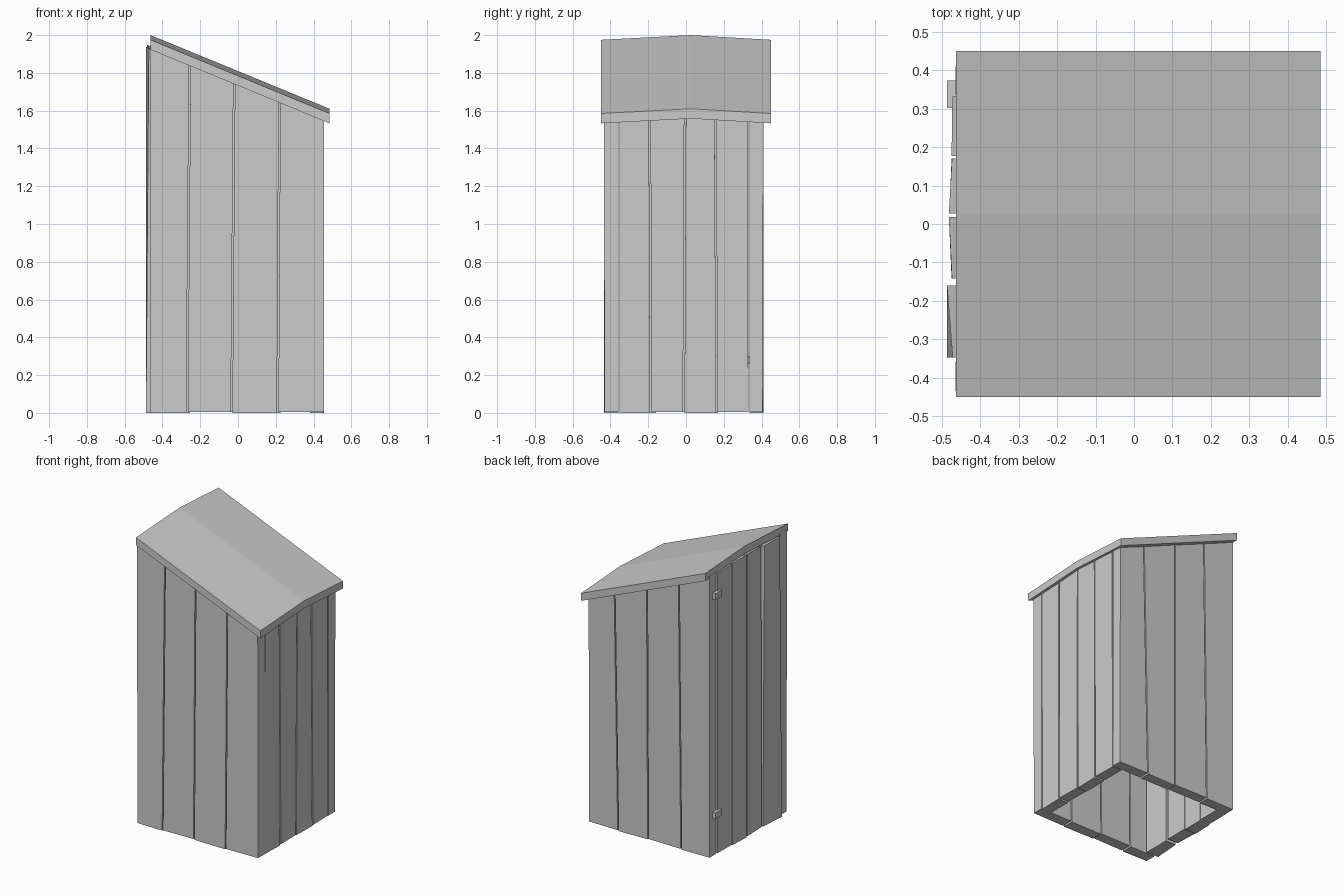
import bpy
import bmesh

cube = bpy.data.objects.get("Cube")
if cube:
    bpy.data.objects.remove(cube, do_unlink=True)

grey = bpy.data.materials.new("weathered grey")
grey.use_nodes = True
tone = (0.6, 0.6, 0.6, 1)
grey.diffuse_color = tone
grey.node_tree.nodes["Principled BSDF"].inputs["Base Color"].default_value = tone

RIDGE_Y, HALF_Y = 0.025, 0.45
ROOF_X = (-0.463, 0.485)
THICK = 0.052


def roof_top(x, y):
    """Height of the gently ridged, sloping roof surface."""
    slope = (x - ROOF_X[0]) / (ROOF_X[1] - ROOF_X[0]) * 0.39
    reach = HALF_Y - RIDGE_Y if y > RIDGE_Y else HALF_Y + RIDGE_Y
    return 2.0 - slope - 0.025 * abs(y - RIDGE_Y) / reach


def make(name, lower, upper):
    """Solid between two matching loops of points."""
    bm = bmesh.new()
    a = [bm.verts.new(p) for p in lower]
    b = [bm.verts.new(p) for p in upper]
    bm.faces.new(a)
    bm.faces.new(b)
    n = len(a)
    for i in range(n):
        j = (i + 1) % n
        bm.faces.new((a[i], a[j], b[j], b[i]))
    bmesh.ops.recalc_face_normals(bm, faces=bm.faces)
    mesh = bpy.data.meshes.new(name)
    bm.to_mesh(mesh)
    bm.free()
    mesh.materials.append(grey)
    obj = bpy.data.objects.new(name, mesh)
    bpy.context.collection.objects.link(obj)
    return obj


def plank(name, low, high, depth_low, depth_high, inner, along_x, base=0.0, sink=0.015):
    """Upright board; low/high are its ends along the wall at foot and top,
    depth_* the outer face position at those ends."""
    def loop(span, depth):
        pts = [(span[0], depth[0]), (span[1], depth[1]),
               (span[1], inner), (span[0], inner)]
        return pts if along_x else [(y, x) for x, y in pts]
    foot = [(x, y, base) for x, y in loop(low, depth_low)]
    top = [(x, y, roof_top(max(x, ROOF_X[0]), y) - THICK + sink)
           for x, y in loop(high, depth_high)]
    return make(name, foot, top)


def wall(name, foot_cuts, top_cuts, outer, inner, along_x, gap=0.008):
    """Row of boards split at leaning gaps, slightly uneven in depth."""
    last = len(foot_cuts) - 2
    for i in range(last + 1):
        left = gap / 2 if i else 0
        right = gap / 2 if i < last else 0
        low = (foot_cuts[i] + left, foot_cuts[i + 1] - right)
        high = (top_cuts[i] + left, top_cuts[i + 1] - right)
        inward = 0.004 if inner > outer else -0.004
        d = (outer, outer + inward) if i % 2 else (outer + inward, outer)
        plank(f"{name}_plank_{i + 1}", low, high, d, d[::-1], inner, along_x,
              base=0.004 * (i % 2))


# Long walls, four boards each
wall("front_wall", (-0.465, -0.27, -0.034, 0.21, 0.455),
     (-0.465, -0.255, -0.02, 0.22, 0.455), -0.435, -0.358, True)
wall("back_wall", (-0.465, -0.25, 0.005, 0.23, 0.455),
     (-0.465, -0.23, 0.01, 0.26, 0.455), 0.41, 0.337, True)

# Low end wall, fitted between the long walls
wall("low_wall", (-0.352, -0.186, -0.012, 0.163, 0.33),
     (-0.352, -0.192, -0.005, 0.155, 0.327), 0.455, 0.38, False)

# Door boards on the tall end: ends, then outer depth at foot and top
door = [
    ((-0.348, -0.16), (-0.487, -0.474), (-0.472, -0.487)),
    ((-0.142, 0.018), (-0.475, -0.481), (-0.474, -0.482)),
    ((0.027, 0.170), (-0.481, -0.475), (-0.482, -0.474)),
    ((0.177, 0.332), (-0.474, -0.472), (-0.475, -0.473)),
]
for i, (span, low, high) in enumerate(door):
    plank(f"door_plank_{i + 1}", span, span, low, high, -0.395, False,
          base=0.004 * (i % 2), sink=0.0)

# Hinges across the door edge
for name, z in (("lower_hinge", 0.28), ("upper_hinge", 1.79)):
    rect = [(-0.487, 0.302), (-0.46, 0.302), (-0.46, 0.373), (-0.487, 0.373)]
    make(name, [(x, y, z - 0.022) for x, y in rect],
         [(x, y, z + 0.022) for x, y in rect])

# Roof slab with a shallow ridge
profile = [(y, drop) for y, drop in
           ((-HALF_Y, 0), (RIDGE_Y, 0), (HALF_Y, 0),
            (HALF_Y, THICK), (RIDGE_Y, THICK), (-HALF_Y, THICK))]
ends = [[(x, y, roof_top(x, y) - drop) for y, drop in profile] for x in ROOF_X]
make("roof", *ends)
